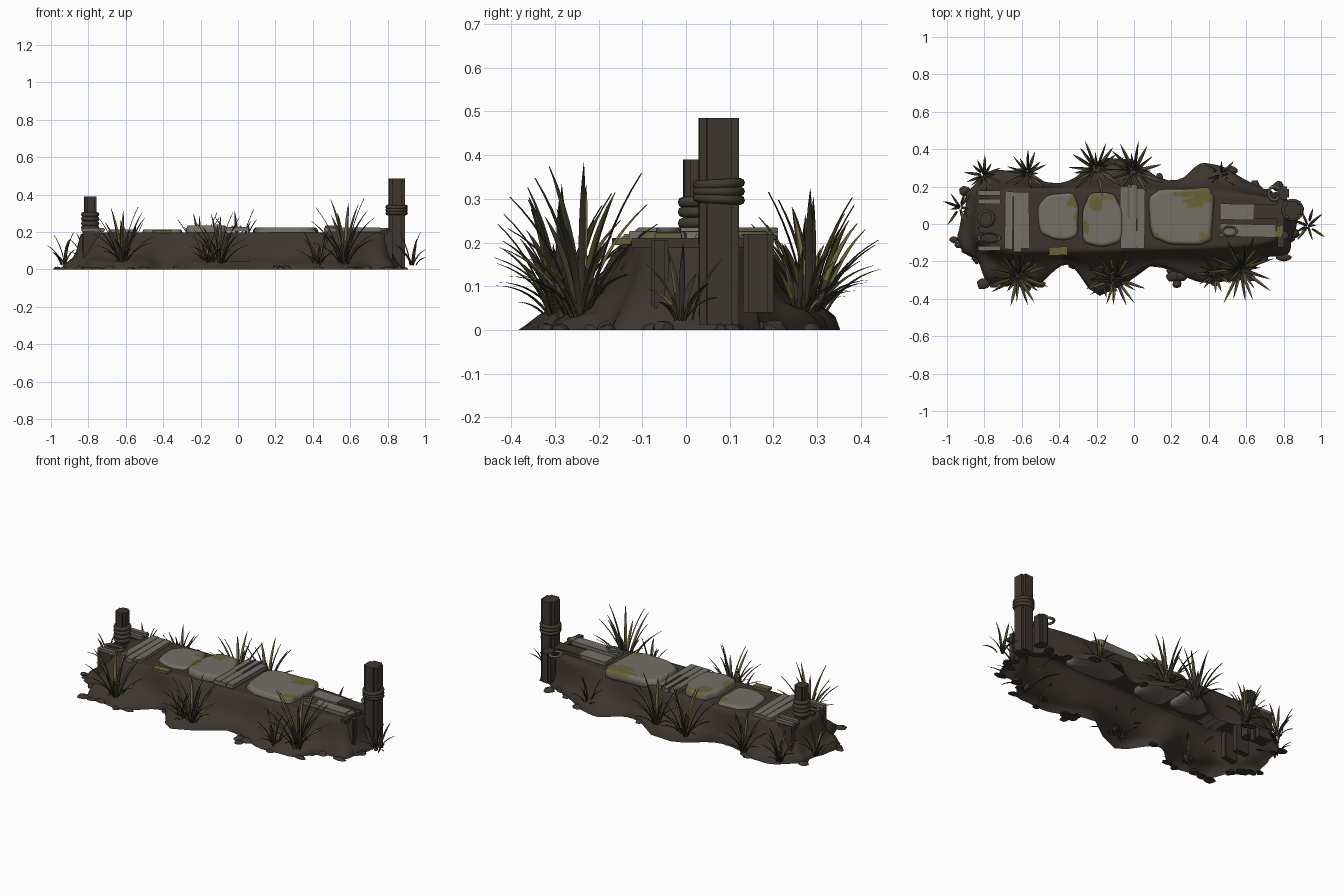
import bpy, bmesh, math, random
from mathutils import Vector, noise

random.seed(7)
if "Cube" in bpy.data.objects:
    bpy.data.objects.remove(bpy.data.objects["Cube"])


def material(name, *rgb):
    m = bpy.data.materials.new(name)
    m.use_nodes = True
    m.diffuse_color = (*rgb, 1)
    m.node_tree.nodes["Principled BSDF"].inputs["Base Color"].default_value = (*rgb, 1)
    return m


MUD = material("mud", .047, .036, .027)
STONE = material("stone", .17, .16, .13)
MOSS = material("moss", .14, .125, .042)
PLANK = material("weathered plank", .175, .162, .135)
WOOD = material("dark wood", .048, .037, .029)
ROPE = material("rope", .052, .043, .032)
IRON = material("dull iron", .1, .1, .085)
BLADE = material("dark grass", .034, .031, .02)
TIP = material("olive grass", .135, .12, .035)


def finish(name, bm, mats, angle=40):
    mesh = bpy.data.meshes.new(name)
    bm.normal_update()
    bm.to_mesh(mesh)
    bm.free()
    for m in mats:
        mesh.materials.append(m)
    ob = bpy.data.objects.new(name, mesh)
    bpy.context.collection.objects.link(ob)
    bpy.ops.object.select_all(action="DESELECT")
    ob.select_set(True)
    bpy.context.view_layer.objects.active = ob
    bpy.ops.object.shade_smooth_by_angle(angle=math.radians(angle))
    return ob


def loft(bm, rings, start=None, end=None):
    """Skin closed rings, closing either end with a fan to a point."""
    loops = [[bm.verts.new(p) for p in r] for r in rings]
    n = len(loops[0])
    for a, b in zip(loops, loops[1:]):
        for i in range(n):
            j = (i + 1) % n
            bm.faces.new((a[i], b[i], b[j], a[j]))
    for point, loop in ((start, loops[0]), (end, loops[-1])):
        if point is not None:
            v = bm.verts.new(point)
            for i in range(n):
                bm.faces.new((v, loop[i], loop[(i + 1) % n]))
    bmesh.ops.recalc_face_normals(bm, faces=bm.faces)


def oval(t, power):
    c, s = math.cos(t), math.sin(t)
    return math.copysign(abs(c) ** power, c), math.copysign(abs(s) ** power, s)


# Mud bank: open underneath, with rounded lobes spreading at the foot
LOBES = {-1: ((-.68, .15, .21), (-.14, .17, .14), (.46, .11, .2)),
         1: ((-.72, .11, .17), (-.12, .14, .19), (.43, .12, .14))}


def foot(t):
    c, s = oval(t, .55)
    x = -.03 + .9 * c
    side = 1 if s > 0 else -1
    width = .22 + sum(h * math.exp(-abs((x - m) / w) ** 3) for m, h, w in LOBES[side])
    return Vector((x + .02 * math.sin(9 * t), s * width + .012 * math.sin(14 * t), 0))


def crest(t):
    c, s = oval(t, .4)
    return Vector((-.02 + .82 * c, .02 + s * (.165 - .02 * c), .195))


ANGLES = [math.tau * i / 200 for i in range(200)]
rings = []
for k in (.3, .6, .85, .95):
    rings.append([Vector((k * p.x, .02 + k * (p.y - .02), .197)) for p in map(crest, ANGLES)])
for f, z in ((0, .188), (.08, .165), (.18, .13), (.3, .093), (.45, .066), (.62, .05), (.8, .038), (.93, .022), (1, 0)):
    ring = []
    for t in ANGLES:
        p = crest(t).lerp(foot(t), f)
        p.z = z + .018 * noise.noise(p * 9) * (0 < f < 1)
        ring.append(p)
    rings.append(ring)
bm = bmesh.new()
loft(bm, rings, start=(0, .02, .197))
if max(bm.faces, key=lambda f: f.calc_center_median().z).normal.z < 0:
    bmesh.ops.reverse_faces(bm, faces=bm.faces)
finish("mud_bank", bm, [MUD], 70)

# Flat clods scattered along the foot
bm = bmesh.new()
spots = [foot(random.uniform(0, math.tau)) * random.uniform(.96, 1.03) for _ in range(34)]
spots += [Vector((.21, -.28, 0)), Vector((.25, -.28, 0)), Vector((.23, -.32, 0)),
          Vector((.89, .08, 0)), Vector((.86, -.05, 0)), Vector((.77, .2, 0)), Vector((.8, -.18, 0))]
for p in spots:
    new = bmesh.ops.create_icosphere(bm, subdivisions=2, radius=1)["verts"]
    sx, sy, sz = random.uniform(.02, .04), random.uniform(.015, .03), random.uniform(.01, .022)
    for v in new:
        d = v.co * (1 + .3 * noise.noise(v.co * 1.5 + p * 20))
        v.co = Vector((p.x + sx * d.x, p.y + sy * d.y, max(0, sz * d.z)))
bmesh.ops.dissolve_degenerate(bm, dist=.0001, edges=bm.edges)
finish("mud_clods", bm, [MUD])


# Stepping stones: worn slabs with mossy patches
def stone(name, x, y, rx, ry, top, power, patches):
    def ring(k, z):
        out = []
        for i in range(64):
            t = math.tau * i / 64
            c, s = oval(t, power)
            wob = 1 + .05 * math.sin(3 * t + x * 20) + .02 * math.sin(7 * t)
            out.append((x + k * rx * c * wob, y + k * ry * s * wob, z))
        return out
    layers = [ring(.9, .165), ring(1.03, .18), ring(1.03, top - .018), ring(.99, top - .006)]
    layers += [ring(k / 16, top) for k in range(15, 0, -1)]
    bm = bmesh.new()
    loft(bm, layers, start=(x, y, .165), end=(x, y, top))
    for f in bm.faces:
        c = f.calc_center_median()
        for px, py, r in patches:
            d = math.hypot((c.x - x) / rx - px, (c.y - y) / ry - py)
            if c.z > top - .02 and d < r + .2 * noise.noise(c * 25):
                f.material_index = 1
    finish(name, bm, [STONE, MOSS], 60)


stone("stone_left", -.4, .04, .105, .12, .212, .65, ((.8, .7, .32), (.95, -.1, .2)))
stone("stone_middle", -.17, .02, .105, .14, .235, .7, ((-.3, .75, .36), (-.85, -.3, .25), (.3, .95, .18)))
stone("stone_right", .26, .045, .165, .145, .225, .42,
      ((.15, .95, .28), (.6, .85, .32), (.35, .5, .22), (.85, -.8, .25), (-.95, -.8, .15)))


# Boxes: boards, stakes and posts
def box(name, x, y, z, sx, sy, sz, mat, tilt=0, bevel=.002, upright=False):
    bm = bmesh.new()
    bmesh.ops.create_cube(bm, size=1)
    edges = [e for e in bm.edges if not upright or e.verts[0].co.z != e.verts[1].co.z]
    for v in bm.verts:
        v.co = Vector((v.co.x * sx, v.co.y * sy, v.co.z * sz))
    bmesh.ops.bevel(bm, geom=edges, offset=bevel, segments=2, affect="EDGES")
    ob = finish(name, bm, [mat], 50)
    ob.location = (x, y, z)
    ob.rotation_euler.z = tilt
    return ob


# Cross boards, left and middle
for i, (x, y, length) in enumerate(((-.669, .02, .31), (-.624, .01, .32), (-.581, .02, .3))):
    box(f"left_board_{i}", x, y, .203, .043, length, .022, PLANK, .015 * (i - 1))
for i, (x, y, length) in enumerate(((-.052, .035, .33), (-.008, .04, .34), (.037, .03, .32))):
    box(f"middle_board_{i}", x, y, .215, .043, length, .024, PLANK, .012 * (1 - i))
for x in (-.03, .014):
    box("middle_batten", x, .12, .229, .01, .18, .012, IRON)
box("mossy_chip", -.405, -.145, .203, .1, .045, .016, MOSS, .05)

# Lengthwise boards, right
box("right_board_back", .55, .065, .207, .18, .085, .022, PLANK, -.02)
box("right_board_dark", .725, .068, .205, .2, .08, .022, WOOD)
box("right_board_front", .61, -.035, .212, .3, .068, .022, PLANK, -.02)
box("right_board_mossy_end", .778, -.04, .21, .035, .06, .022, MOSS, -.02)
box("right_crossbar", .785, .01, .2, .035, .27, .022, WOOD)

# Stakes holding both ends
for i, y in enumerate((.165, .12, -.03, -.13)):
    box(f"left_stake_{i}", -.785, y, .12, .09, .034, .17, WOOD, .05 * (i - 1))
box("right_stake_back", .8, .165, .13, .06, .07, .18, WOOD, 0, .012, True)
box("right_stake_front", .8, -.06, .12, .05, .04, .17, WOOD, 0, .008, True)
for y in (.165, .12, -.13):
    box("left_rail", -.775, y, .21, .12, .026, .02, PLANK)


# Mooring posts with rope turns
def torus(name, loc, major, minor, mat, squash=1, tilt=0):
    bpy.ops.mesh.primitive_torus_add(location=loc, major_radius=major, minor_radius=minor,
                                     major_segments=28, minor_segments=8, rotation=(tilt, 0, 0))
    ob = bpy.context.object
    ob.name = name
    ob.scale.y = squash
    ob.data.materials.append(mat)
    bpy.ops.object.shade_smooth()


box("tall_post", .848, .075, .248, .085, .09, .474, WOOD, .04, .016, True)
box("short_post", -.79, .03, .25, .062, .07, .28, WOOD, .08, .012, True)
for i in range(3):
    torus("tall_post_rope", (.848, .075, .3 + .017 * i), .049, .011, ROPE, 1, .06 * (i - 1))
for i in range(4):
    torus("short_post_rope", (-.79, .03, .222 + .024 * i), .036, .013, ROPE, 1, .05 * (i % 2))

# Iron rings lying on the boards
torus("right_ring", (.51, -.04, .228), .038, .007, IRON, .65)
torus("left_ring", (-.775, -.075, .212), .055, .008, IRON, .45)
torus("back_ring", (.75, .165, .212), .03, .007, IRON, 1.2)


# Grass tufts: folded, tapering blades that bend outward, the low ones most
def tuft(x, y, height, count):
    bm = bmesh.new()
    for i in range(count):
        a = math.tau * (i + random.uniform(-.3, .3)) / count
        out = Vector((math.cos(a), math.sin(a), 0))
        side = Vector((-out.y, out.x, 0))
        q = (i * .618) % 1
        step = height * (1.02 - .5 * q) / 8
        lean, bend = .08 + .55 * q, .4 + .75 * q
        w = random.uniform(.007, .0095) * (.55 + height)
        spine = Vector((x, y, .02)) + out * random.uniform(0, .03)
        rows = []
        for k in range(9):
            s = k / 8
            half = side * (w * (.7 + 1.3 * s) * (1 - s ** 2.5) + .0004)
            fold = Vector((0, 0, .004 * (1 - s))) - out * .003
            rows.append([bm.verts.new(p) for p in (spine - half + fold, spine, spine + half + fold)])
            tip = lean + bend * s
            spine = spine + step * (out * math.sin(tip) + Vector((0, 0, math.cos(tip))))
        for k, (p, r) in enumerate(zip(rows, rows[1:])):
            for e in (0, 1):
                f = bm.faces.new((p[e], p[e + 1], r[e + 1], r[e]))
                f.material_index = int(k > 2 and e == i % 2 and i % 4 > 0)
    finish("grass_tuft", bm, [BLADE, TIP], 60)


for spot in ((-.62, -.28, .32, 20), (-.1, -.29, .29, 20), (.57, -.24, .37, 21), (.43, -.27, .2, 12),
             (-.17, -.3, .18, 10), (-.8, .26, .19, 13), (-.57, .27, .23, 16), (-.2, .29, .29, 19),
             (0, .28, .31, 18), (.47, .26, .17, 8), (-.93, .09, .18, 9), (.93, -.01, .18, 9)):
    tuft(*spot)
